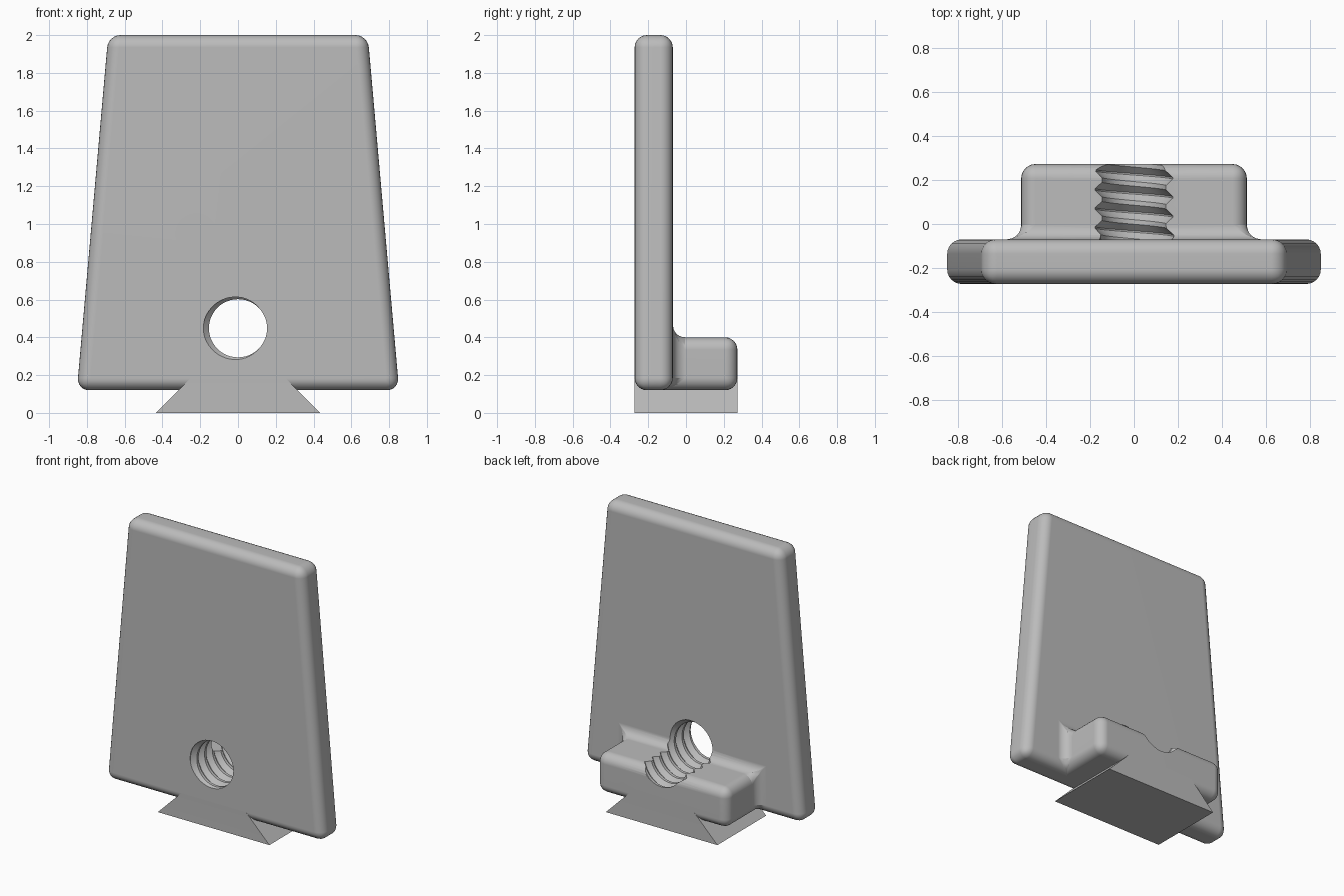
import bpy, bmesh, math

if "Cube" in bpy.data.objects:
    bpy.data.objects.remove(bpy.data.objects["Cube"])

grey = bpy.data.materials.new("plain grey")
grey.diffuse_color = (0.5, 0.5, 0.5, 1)
grey.use_nodes = True
grey.node_tree.nodes["Principled BSDF"].inputs["Base Color"].default_value = grey.diffuse_color


def make_object(name, bm):
    bmesh.ops.recalc_face_normals(bm, faces=bm.faces[:])
    mesh = bpy.data.meshes.new(name)
    bm.to_mesh(mesh)
    bm.free()
    mesh.materials.append(grey)
    ob = bpy.data.objects.new(name, mesh)
    bpy.context.collection.objects.link(ob)
    return ob


def apply_boolean(ob, other, operation):
    mod = ob.modifiers.new(operation.lower(), 'BOOLEAN')
    mod.operation, mod.object, mod.solver = operation, other, 'EXACT'
    bpy.context.view_layer.objects.active = ob
    bpy.ops.object.modifier_apply(modifier=mod.name)
    bpy.data.objects.remove(other)


FRONT, MID, BACK = -0.272, -0.07, 0.272
LOW, STEP, TOP = 0.12, 0.40, 2.0

# Tapered plate with a block behind its foot, every edge rounded or filleted
bm = bmesh.new()


def pair(x, y, z):
    return bm.verts.new((-x, y, z)), bm.verts.new((x, y, z))


fl, fr = pair(0.853, FRONT, LOW)
ftl, ftr = pair(0.687, FRONT, TOP)
bl, br = pair(0.853, MID, LOW)
btl, btr = pair(0.687, MID, TOP)
jl, jr = pair(0.512, MID, LOW)
jtl, jtr = pair(0.512, MID, STEP)
kl, kr = pair(0.512, BACK, LOW)
ktl, ktr = pair(0.512, BACK, STEP)
for face in [(fl, fr, ftr, ftl), (ftl, ftr, btr, btl),
             (fr, br, btr, ftr), (fl, ftl, btl, bl),
             (bl, btl, btr, br, jr, jtr, jtl, jl),
             (fl, bl, jl, kl, kr, jr, br, fr),
             (jl, jtl, ktl, kl), (jr, kr, ktr, jtr),
             (jtl, jtr, ktr, ktl), (kl, ktl, ktr, kr)]:
    bm.faces.new(face)
bmesh.ops.recalc_face_normals(bm, faces=bm.faces[:])
bmesh.ops.bevel(bm, geom=bm.edges[:], offset=0.065, offset_type='OFFSET',
                segments=6, profile=0.5, affect='EDGES')
bracket = make_object("plate_and_block", bm)

# Dovetail foot
bm = bmesh.new()
profile = [(-0.435, 0), (0.435, 0), (0.235, 0.2), (-0.235, 0.2)]
base = bm.faces.new([bm.verts.new((x, FRONT + 0.0005, z)) for x, z in profile])
ext = bmesh.ops.extrude_face_region(bm, geom=[base])
for v in ext["geom"]:
    if isinstance(v, bmesh.types.BMVert):
        v.co.y = BACK - 0.0005
apply_boolean(bracket, make_object("dovetail", bm), 'UNION')

# Right-handed screw-thread cutter, swept as one helical sheet
bm = bmesh.new()
PITCH, N, TURNS = 0.0865, 48, 10
thread = [(0.0, 0.183), (0.08, 0.183), (0.42, 0.154), (0.66, 0.154)]
n = len(thread)
start = FRONT - 2 * PITCH - 0.04 * PITCH
rings = []
for k in range(n * TURNS + n + 1):
    frac, r = thread[k % n]
    ring = []
    for j in range(N):
        a = math.pi - 2 * math.pi * j / N
        y = start + PITCH * (k // n + frac + j / N)
        ring.append(bm.verts.new((r * math.cos(a), y, 0.448 + r * math.sin(a))))
    rings.append(ring)


def vert(k, j):
    return rings[k][j] if j < N else rings[k + n][0]


last = n * TURNS
for k in range(last):
    for j in range(N):
        a, b, c, d = vert(k, j), vert(k, j + 1), vert(k + 1, j + 1), vert(k + 1, j)
        bm.faces.new((a, b, c))
        bm.faces.new((a, c, d))
# Close both ends with fans
for k in (0, last):
    loop = rings[k] + [rings[k + i][0] for i in range(n, 0, -1)]
    mid = bm.verts.new((0, sum(v.co.y for v in loop) / len(loop), 0.448))
    for i, v in enumerate(loop):
        bm.faces.new((v, loop[(i + 1) % len(loop)], mid))
loose = [v for v in bm.verts if not v.link_faces]
bmesh.ops.delete(bm, geom=loose, context='VERTS')
apply_boolean(bracket, make_object("thread_cutter", bm), 'DIFFERENCE')

# Smooth roundings, crisp thread and dovetail edges
bracket.select_set(True)
bpy.context.view_layer.objects.active = bracket
bpy.ops.object.shade_smooth_by_angle(angle=math.radians(25))
weighted = bracket.modifiers.new("weighted normals", 'WEIGHTED_NORMAL')
weighted.keep_sharp = True
